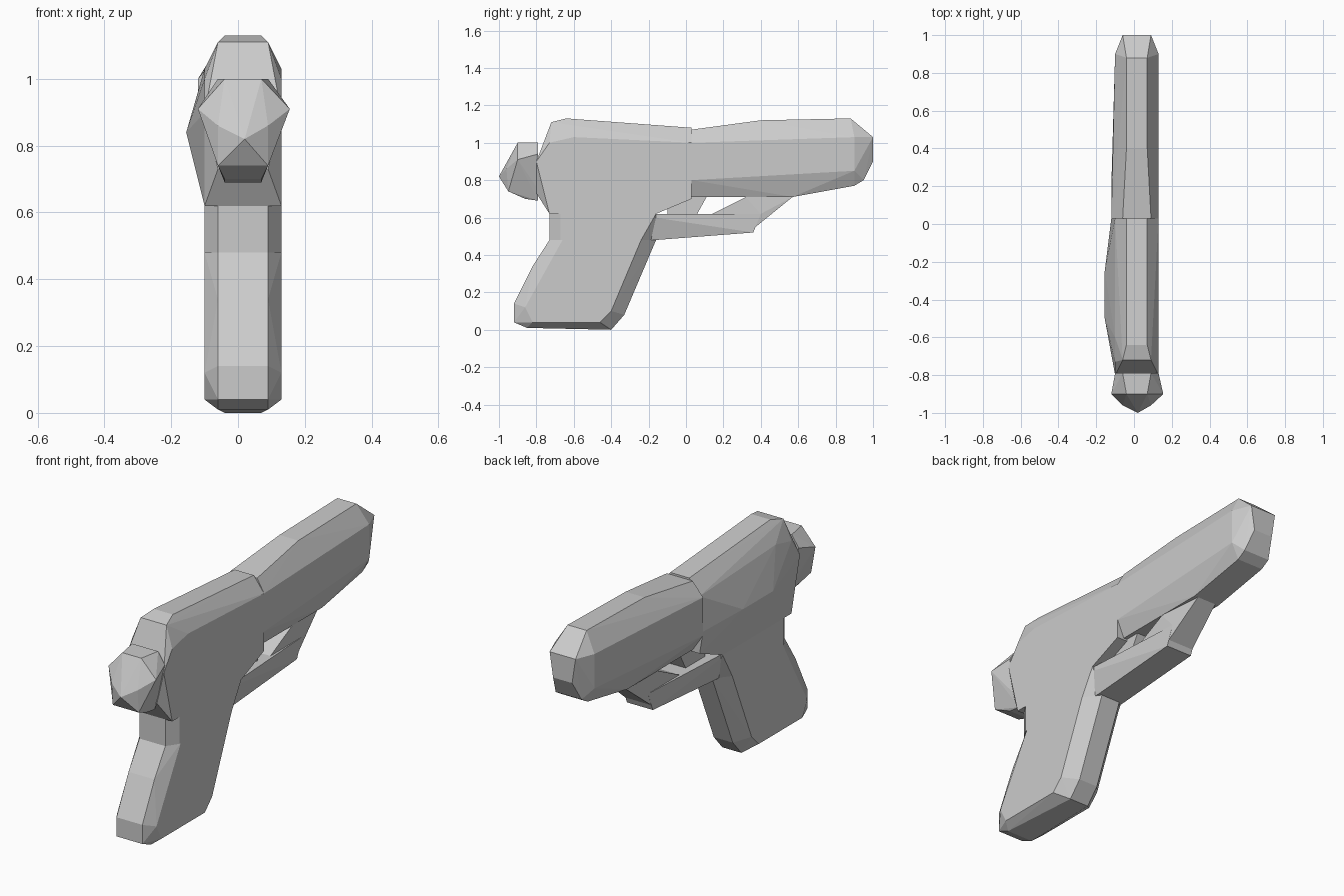
import bpy
import bmesh

# Remove only the default cube
cube = bpy.data.objects.get("Cube")
if cube:
    bpy.data.objects.remove(cube, do_unlink=True)

# Single grey plastic
grey = bpy.data.materials.new("light_grey")
grey.use_nodes = True
colour = (.6, .6, .6, 1)
grey.diffuse_color = colour
grey.node_tree.nodes["Principled BSDF"].inputs["Base Color"].default_value = colour

# Spans across the toy: flat sides, chamfered rims and narrow fittings
flat_sides = (-.1, .13)
bulged_side = (-.155, .13)
swollen_side = (-.12, .13)
knob_sides = (-.12, .155)
chamfer = (-.06, .09)
narrow_rim = (-.04, .07)
tip_point = (.02, .02)

# Levels and stations shared by neighbouring parts
neck_bottom, neck_top = .48, .62
barrel_floor = .71
shoulder = 1.03
crown = 1.13
joint = .03
neck_front, neck_back = -.73, -.16
knob_root = -.79


def faceted_part(name, rungs):
    """Wrap a flat-faced convex shell around rungs of (y, z, span across)."""
    bm = bmesh.new()
    for y, z, span in rungs:
        for x in span:
            bm.verts.new((x, y, z))
    bmesh.ops.remove_doubles(bm, verts=bm.verts, dist=.001)
    result = bmesh.ops.convex_hull(bm, input=bm.verts)
    unused = {item for item in result["geom_interior"] + result["geom_unused"]
              if isinstance(item, bmesh.types.BMVert)}
    bmesh.ops.delete(bm, geom=list(unused), context="VERTS")
    bmesh.ops.recalc_face_normals(bm, faces=bm.faces)
    mesh = bpy.data.meshes.new(name)
    bm.to_mesh(mesh)
    bm.free()
    mesh.materials.append(grey)
    part = bpy.data.objects.new(name, mesh)
    bpy.context.collection.objects.link(part)


# Rear housing with a bulge on one side
faceted_part("rear_housing", [
    (-.8, .73, chamfer),
    (-.8, .9, flat_sides),
    (neck_front, neck_top, flat_sides),
    (neck_front, 1, flat_sides),
    (-.72, 1.11, chamfer),
    (-.64, crown, narrow_rim),
    (-.6, shoulder, flat_sides),
    (-.5, .84, bulged_side),
    (-.25, .84, bulged_side),
    (neck_back, neck_top, flat_sides),
    (joint, .7, flat_sides),
    (joint, .82, swollen_side),
    (joint, 1, flat_sides),
    (joint, 1.08, narrow_rim),
])

# Long barrel with a blunt faceted tip
faceted_part("barrel", [
    (joint, barrel_floor, chamfer),
    (joint, .8, swollen_side),
    (joint, 1, swollen_side),
    (joint, 1.07, chamfer),
    (.2, .9, swollen_side),
    (.4, 1.12, narrow_rim),
    (.57, barrel_floor, chamfer),
    (.88, crown, narrow_rim),
    (.9, shoulder, flat_sides),
    (.9, .85, flat_sides),
    (.9, .77, chamfer),
    (.95, .8, chamfer),
    (1, .9, narrow_rim),
    (1, shoulder, chamfer),
])

# Rounded knob at the rear end
faceted_part("end_knob", [
    (knob_root, .69, narrow_rim),
    (knob_root, .75, chamfer),
    (knob_root, .94, flat_sides),
    (knob_root, 1, chamfer),
    (-.86, .7, narrow_rim),
    (-.9, .91, knob_sides),
    (-.9, 1, narrow_rim),
    (-.95, .74, chamfer),
    (-.96, .86, chamfer),
    (-1, .82, tip_point),
])

# Slanted hand grip with chamfered edges
faceted_part("grip", [
    (neck_front, neck_bottom, chamfer),
    (-.66, neck_bottom, flat_sides),
    (-.82, .34, chamfer),
    (-.92, .14, chamfer),
    (-.86, .12, flat_sides),
    (-.92, .04, chamfer),
    (-.82, .04, flat_sides),
    (-.85, .01, chamfer),
    (-.4, 0, narrow_rim),
    (-.46, .04, flat_sides),
    (-.33, .08, narrow_rim),
    (-.4, .1, flat_sides),
    (-.24, neck_bottom, flat_sides),
    (neck_back, neck_bottom, narrow_rim),
])

# Neck joining the grip to the housing
faceted_part("grip_neck", [
    (neck_front, neck_bottom, chamfer),
    (neck_front, neck_top, chamfer),
    (-.67, neck_bottom, flat_sides),
    (-.67, neck_top, flat_sides),
    (-.24, neck_bottom, flat_sides),
    (neck_back, neck_top, flat_sides),
    (neck_back, neck_bottom, narrow_rim),
])

# Lower bar of the trigger guard
faceted_part("guard_bar", [
    (-.3, neck_bottom, chamfer),
    (-.3, neck_top, flat_sides),
    (neck_back, neck_bottom, chamfer),
    (.24, neck_top, chamfer),
    (.36, .52, chamfer),
    (.4, neck_top, chamfer),
])

# Slanted strut between the guard bar and the barrel
faceted_part("guard_strut", [
    (.14, neck_top, chamfer),
    (.32, barrel_floor, chamfer),
    (.36, .54, chamfer),
    (.4, neck_top, chamfer),
    (.57, barrel_floor, narrow_rim),
])

# Trigger
faceted_part("trigger", [
    (-.1, neck_top, narrow_rim),
    (-.1, barrel_floor, narrow_rim),
    (.06, neck_top, narrow_rim),
    (.11, barrel_floor, narrow_rim),
])
